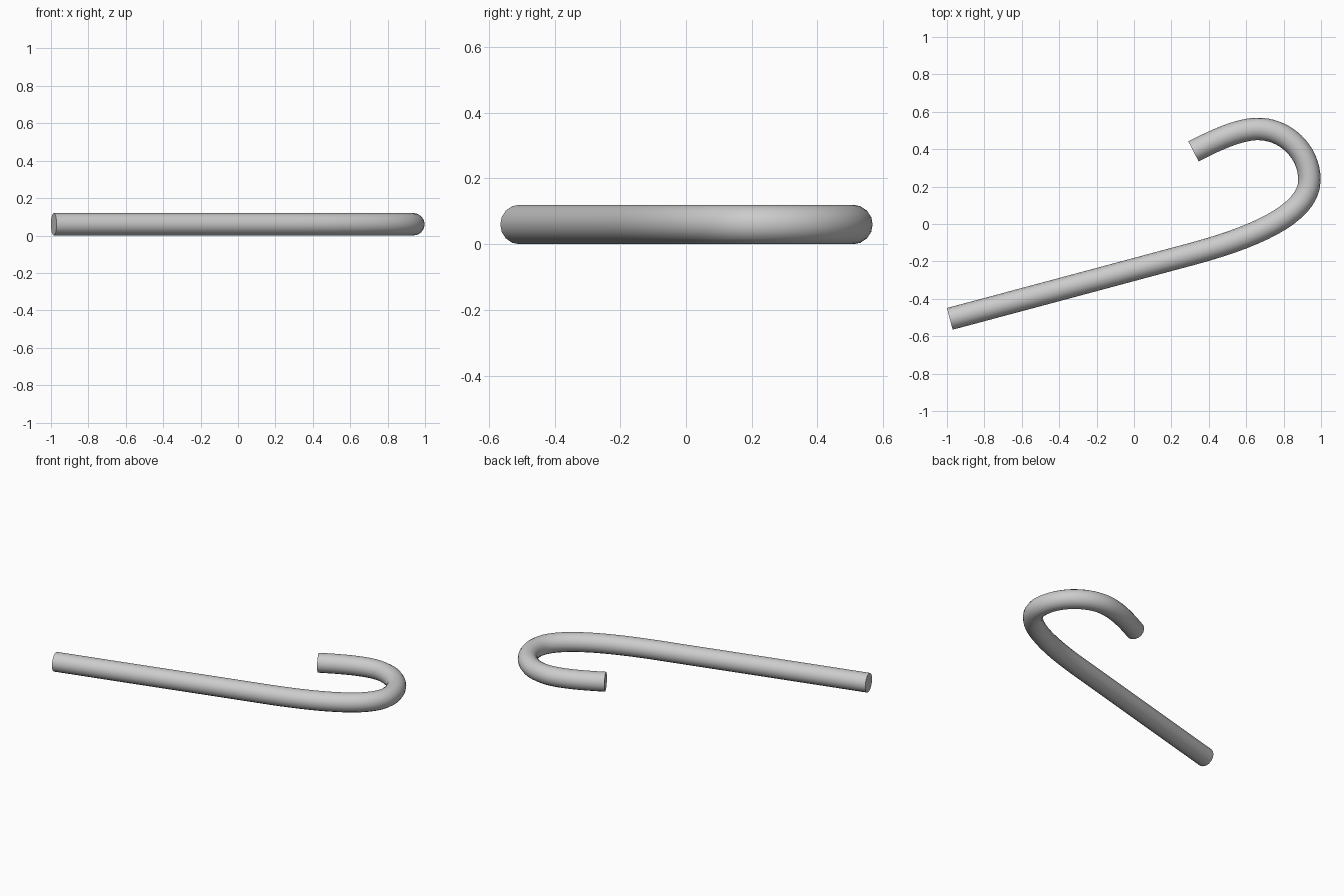
import bpy
import math

if "Cube" in bpy.data.objects:
    bpy.data.objects.remove(bpy.data.objects["Cube"])

R = 0.06

# Centreline: (point, left handle, right handle), seen from above
path = [
    ((-0.985, -0.507), (-1.2, -0.564), (-0.5, -0.378)),
    ((0.30, -0.163), (0.0, -0.243), (0.61, -0.080)),
    ((0.938, 0.235), (0.938, 0.045), (0.938, 0.385)),
    ((0.65, 0.508), (0.81, 0.514), (0.55, 0.502)),
    ((0.318, 0.388), (0.43, 0.446), (0.2, 0.327)),
]

# Round bent rod with flat capped ends
curve = bpy.data.curves.new("bent_rod", "CURVE")
curve.dimensions = "3D"
curve.resolution_u = 16
curve.bevel_depth = R
curve.bevel_resolution = 6
curve.use_fill_caps = True
spline = curve.splines.new("BEZIER")
spline.bezier_points.add(len(path) - 1)
for bp, (co, left, right) in zip(spline.bezier_points, path):
    bp.handle_left_type = bp.handle_right_type = "FREE"
    bp.co = (*co, R)
    bp.handle_left = (*left, R)
    bp.handle_right = (*right, R)

rod = bpy.data.objects.new("bent_rod", curve)
bpy.context.collection.objects.link(rod)
bpy.context.view_layer.objects.active = rod
rod.select_set(True)
bpy.ops.object.convert(target="MESH")
bpy.ops.object.shade_smooth_by_angle(angle=math.radians(35))
